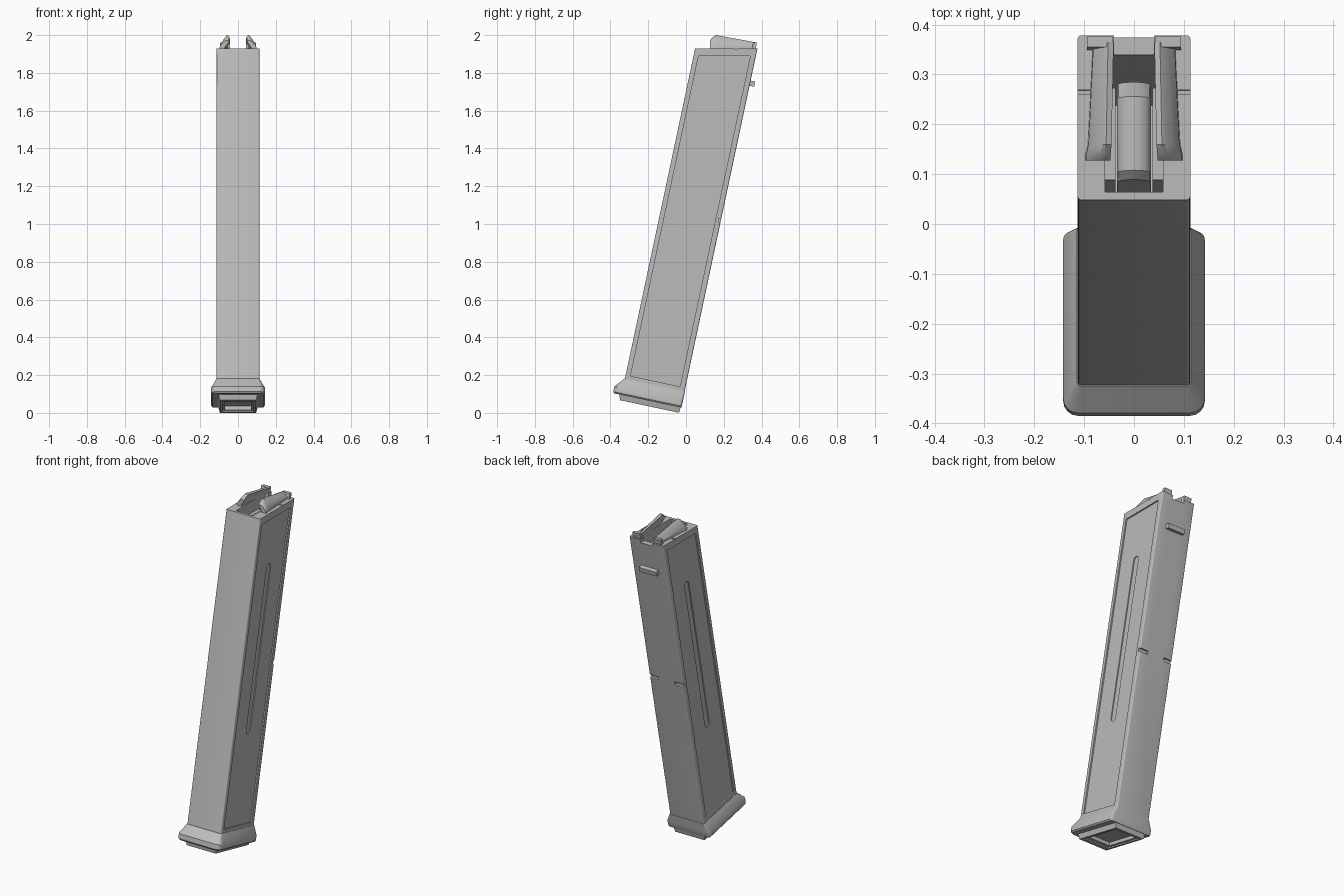
import bpy, bmesh, math
from mathutils import Vector

if "Cube" in bpy.data.objects:
    bpy.data.objects.remove(bpy.data.objects["Cube"], do_unlink=True)

TILT = math.radians(12)
C, S = math.cos(TILT), math.sin(TILT)
RIM = 1.93            # height of the level top rim
FRONT, BACK = -0.354, -0.031

grey = bpy.data.materials.new("mid grey")
grey.use_nodes = True
grey.diffuse_color = (0.5, 0.5, 0.5, 1)
grey.node_tree.nodes["Principled BSDF"].inputs["Base Color"].default_value = (0.5, 0.5, 0.5, 1)


def tilted(p):
    """Lean a point given as (side, depth, height along the tube)."""
    x, a, h = p
    return Vector((x, a * C + h * S, h * C - a * S))


def level(z):
    """Tube height that lands on a horizontal plane."""
    return lambda a: (z + a * S) / C


def loft(name, rings, place=tilted):
    bm = bmesh.new()
    loops = [[bm.verts.new(place(p)) for p in ring] for ring in rings]
    n = len(loops[0])
    for low, high in zip(loops, loops[1:]):
        for i in range(n):
            j = (i + 1) % n
            bm.faces.new((low[i], low[j], high[j], high[i]))
    bm.faces.new(loops[0][::-1])
    bm.faces.new(loops[-1])
    bmesh.ops.recalc_face_normals(bm, faces=bm.faces)
    mesh = bpy.data.meshes.new(name)
    bm.to_mesh(mesh)
    bm.free()
    mesh.materials.append(grey)
    obj = bpy.data.objects.new(name, mesh)
    bpy.context.collection.objects.link(obj)
    return obj


def ring(hw, a0, a1, h, front_r=0.0, back_r=0.0, steps=4):
    """Rectangle across the tube with rounded front and back corners."""
    height = h if callable(h) else (lambda a: h)
    pts = []
    corners = ((1, a1, -1, back_r, 0), (-1, a1, -1, back_r, 1),
               (-1, a0, 1, front_r, 2), (1, a0, 1, front_r, 3))
    for sx, edge, inward, r, quarter in corners:
        cx, ca = sx * (hw - r), edge + inward * r
        for k in range(steps + 1 if r else 1):
            t = math.pi / 2 * (quarter + k / steps)
            a = ca + r * math.sin(t) if r else edge
            pts.append((cx + (r * math.cos(t) if r else 0), a, height(a)))
    return pts


def box(name, x0, x1, a0, a1, h0, h1):
    def section(h):
        f = h if callable(h) else (lambda a: h)
        return [(x, a, f(a)) for x, a in ((x0, a0), (x1, a0), (x1, a1), (x0, a1))]
    return loft(name, [section(h0), section(h1)])


def cut(target, cutter):
    mod = target.modifiers.new("cut", "BOOLEAN")
    mod.operation = "DIFFERENCE"
    mod.solver = "EXACT"
    mod.object = cutter
    cutter.hide_render = True
    bpy.context.view_layer.objects.active = target
    bpy.ops.object.modifier_apply(modifier=mod.name)
    bpy.data.objects.remove(cutter, do_unlink=True)


# Main tube with a level top
tube = loft("tube", [ring(0.113, FRONT, BACK, 0.05, 0.007, 0.007),
                     ring(0.113, FRONT, BACK, level(RIM), 0.007, 0.007)])

# Top opening and the shallow dip in the rear wall
cut(tube, box("opening", -0.058, 0.058, -0.338, -0.065, 1.45, 2.1))
cut(tube, box("rear_dip", -0.04, 0.04, -0.08, 0.0, level(RIM - 0.02), 2.1))

for s in (-1, 1):
    # Recessed side panel
    outline = [(-0.328, 0.13), (-0.06, 0.13),
               (-0.06, level(1.89)(-0.06)), (-0.328, level(1.89)(-0.328))]
    cut(tube, loft("panel", [[(s * x, a, h) for a, h in outline] for x in (0.105, 0.13)]))
    # Long groove with round ends
    slot = []
    for k in range(18):
        t = math.pi * (k if k < 9 else k - 1) / 8
        middle = 1.60 if k < 9 else 0.67
        slot.append((-0.195 + 0.02 * math.cos(t), middle + 0.02 * math.sin(t)))
    cut(tube, loft("slot", [[(s * x, a, h) for a, h in slot] for x in (0.099, 0.12)]))
    # Notch in the rear corner and fine line across the rim
    cut(tube, box("notch", s * 0.055, s * 0.13, -0.043, 0.0, 1.025, 1.045))
    cut(tube, box("rim_line", s * 0.085, s * 0.13, -0.146, -0.138, level(RIM - 0.006), 2.1))

# Catch bar on the rear face
box("catch_bar", -0.057, 0.057, BACK - 0.005, -0.006, 1.764, 1.792)

# Flared base
loft("base", [ring(0.136, -0.394, BACK, 0.022, 0.03, 0.012),
              ring(0.142, -0.4, -0.029, 0.03, 0.03, 0.015),
              ring(0.142, -0.4, -0.029, 0.058, 0.03, 0.015),
              ring(0.115, -0.356, -0.029, 0.11, 0.01, 0.008)])

# Floor plate with a stepped recess underneath
floor_plate = loft("floor_plate", [ring(0.096, -0.355, -0.036, -0.007),
                                   ring(0.106, -0.368, -0.034, 0.03)])
cut(floor_plate, box("step", -0.083, 0.083, -0.325, -0.06, -0.05, 0.0))
cut(floor_plate, box("recess", -0.07, 0.07, -0.3, -0.075, -0.05, 0.02))

# Feed lips: curved plates leaning in over the opening
LIP = ((0.098, -0.01), (0.096, 0.02), (0.082, 0.046), (0.067, 0.067), (0.058, 0.07),
       (0.047, 0.062), (0.058, 0.035), (0.068, 0.01), (0.068, -0.01))
STATIONS = ((0.127, 0.6, 0.0), (0.138, 0.8, 0.0), (0.16, 1.0, -0.005), (0.365, 0.46, -0.015))
for s, side in ((1, "left"), (-1, "right")):
    loft(f"feed_lip_{side}",
         [[(s * (x + (shift if x > 0.06 else shift * 0.4)), y, RIM + (z * grow if z > 0 else z))
           for x, z in LIP] for y, grow, shift in STATIONS], Vector)
    # Upright tab at the rear corner
    box(f"rear_tab_{side}", s * 0.043, s * 0.094, -0.06, -0.04,
        level(RIM - 0.01), level(RIM + 0.03))
    # Rail inside the tube
    box(f"inner_rail_{side}", s * 0.037, s * 0.058, -0.3, -0.12, 1.5, level(1.86))

# Follower with a rounded top and a sloping rear end
def arch(a, top):
    pts = [(-0.034, a, 1.5), (0.034, a, 1.5)]
    for k in range(9):
        t = math.pi * k / 8
        pts.append((0.034 * math.cos(t), a, top - 0.025 + 0.025 * math.sin(t)))
    return pts

loft("follower", [arch(-0.3, 1.84), arch(-0.285, 1.86),
                  arch(-0.14, 1.89), arch(-0.1, 1.84)])

# Smooth shading with sharp edges kept
bpy.ops.object.select_all(action="DESELECT")
for obj in bpy.context.scene.objects:
    if obj.type == "MESH" and grey.name in obj.data.materials:
        obj.select_set(True)
        bpy.context.view_layer.objects.active = obj
bpy.ops.object.shade_smooth_by_angle(angle=math.radians(30))
